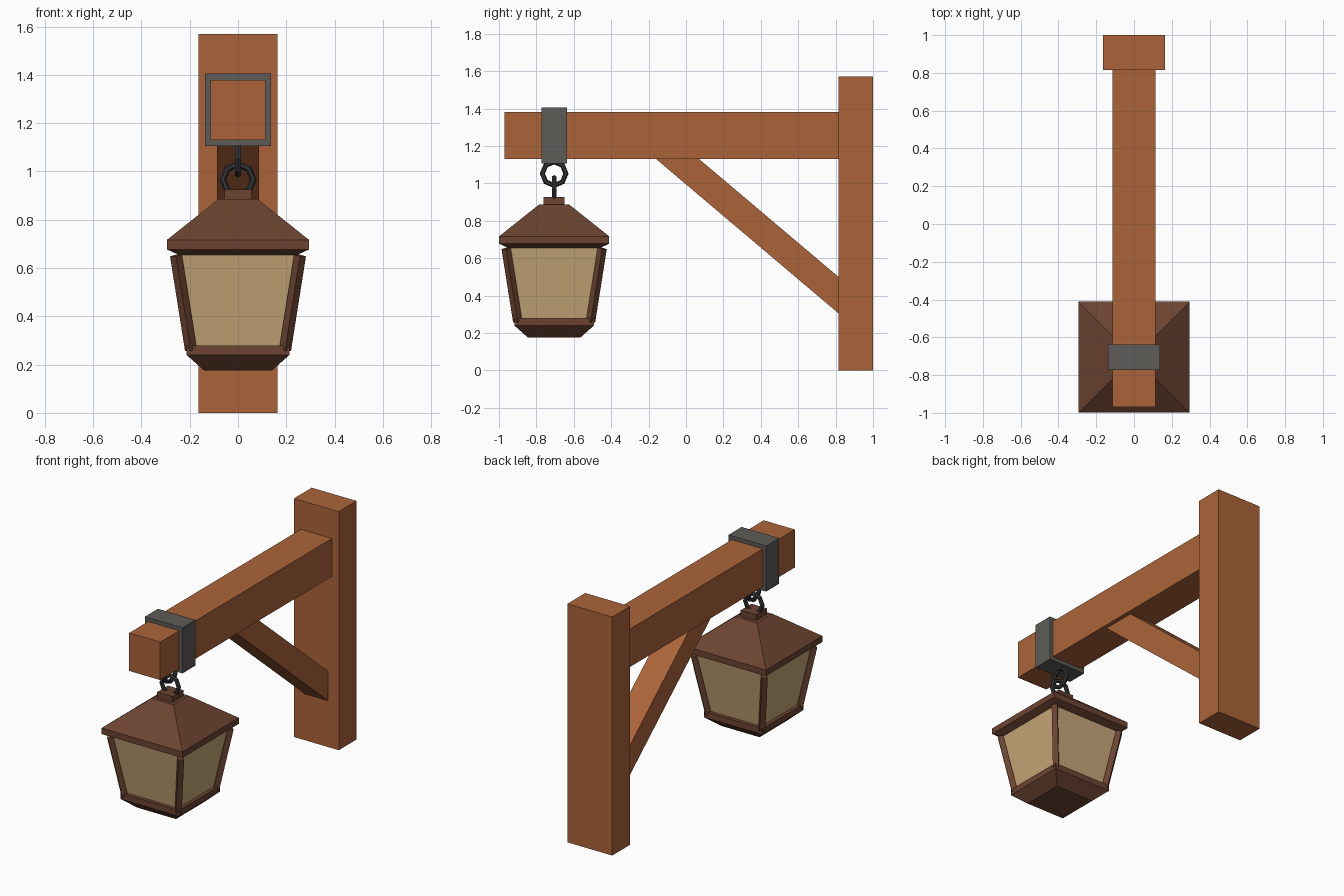
import bpy, bmesh, math
from mathutils import Vector, Matrix

if "Cube" in bpy.data.objects:
    bpy.data.objects.remove(bpy.data.objects["Cube"])


def material(name, r, g, b):
    m = bpy.data.materials.new(name)
    m.diffuse_color = (r, g, b, 1)
    m.use_nodes = True
    m.node_tree.nodes["Principled BSDF"].inputs["Base Color"].default_value = m.diffuse_color
    return m


WOOD = material("orange wood", 0.41, 0.127, 0.042)
BROWN = material("dark brown metal", 0.15, 0.057, 0.031)
GLASS = material("amber glass", 0.58, 0.39, 0.19)
IRON = material("grey iron", 0.112, 0.106, 0.096)
DARK = material("dark iron", 0.036, 0.036, 0.037)

LY = -0.705  # lantern centre in y


def finish(bm, name, mat):
    bmesh.ops.recalc_face_normals(bm, faces=bm.faces)
    me = bpy.data.meshes.new(name)
    bm.to_mesh(me)
    bm.free()
    me.materials.append(mat)
    ob = bpy.data.objects.new(name, me)
    bpy.context.collection.objects.link(ob)
    return ob


def box(name, lo, hi, mat):
    lo, hi = Vector(lo), Vector(hi)
    bm = bmesh.new()
    bmesh.ops.create_cube(bm, size=1)
    for v in bm.verts:
        v.co = (lo + hi) / 2 + v.co * (hi - lo)
    return finish(bm, name, mat)


def square_loft(name, rings, mat):
    """Stack of squares (half size, z) around the lantern axis."""
    bm = bmesh.new()
    loops = [[bm.verts.new((sx * h, LY + sy * h, z))
              for sx, sy in ((-1, -1), (1, -1), (1, 1), (-1, 1))] for h, z in rings]
    for a, b in zip(loops, loops[1:]):
        for i in range(4):
            j = (i + 1) % 4
            bm.faces.new((a[i], a[j], b[j], b[i]))
    bm.faces.new(loops[0])
    bm.faces.new(loops[-1])
    return finish(bm, name, mat)


def bar(name, start, end, width, mat):
    """Square bar between two points with faces turned along the diagonal."""
    start, end = Vector(start), Vector(end)
    axis = (end - start).normalized()
    side = Vector((-axis.y, axis.x, 0)).normalized()
    out = axis.cross(side)
    rot = Matrix((side, out, axis)).transposed()
    bm = bmesh.new()
    bmesh.ops.create_cube(bm, size=1)
    for v in bm.verts:
        local = Vector((v.co.x * width, v.co.y * width, v.co.z * (end - start).length))
        v.co = (start + end) / 2 + rot @ local
    return finish(bm, name, mat)


def link(name, z, rotation, major=0.063, minor=0.014):
    """Low-poly chain ring."""
    bpy.ops.mesh.primitive_torus_add(major_segments=8, minor_segments=6,
                                     major_radius=major, minor_radius=minor,
                                     location=(0, LY, z), rotation=rotation)
    ob = bpy.context.object
    ob.name = name
    ob.data.materials.append(DARK)


# Wooden bracket
box("post", (-0.163, 0.815, 0), (0.163, 1.0, 1.57), WOOD)
box("beam", (-0.113, -0.97, 1.13), (0.113, 0.815, 1.38), WOOD)

# Diagonal brace, extruded from its side profile
bm = bmesh.new()
profile = [(-0.16, 1.13), (0.07, 1.13), (0.815, 0.50), (0.815, 0.305)]
face = bm.faces.new([bm.verts.new((-0.086, y, z)) for y, z in profile])
new = bmesh.ops.extrude_face_region(bm, geom=[face])["geom"]
bmesh.ops.translate(bm, vec=(0.172, 0, 0),
                    verts=[g for g in new if isinstance(g, bmesh.types.BMVert)])
finish(bm, "brace", WOOD)

# Iron band and chain rings
box("band", (-0.137, LY - 0.068, 1.105), (0.137, LY + 0.068, 1.405), IRON)
link("upper_ring", 1.052, (0, math.pi / 2, 0))
link("lower_ring", 0.967, (math.pi / 2, 0, 0))

# Lantern
square_loft("lantern_roof", [(0.235, 0.65), (0.294, 0.677), (0.294, 0.717), (0.08, 0.887)], BROWN)
square_loft("roof_cap", [(0.056, 0.88), (0.056, 0.926)], BROWN)
square_loft("glass_panes", [(0.188, 0.27), (0.25, 0.655)], GLASS)
square_loft("lantern_base", [(0.14, 0.175), (0.213, 0.24), (0.213, 0.279)], BROWN)
for sx in (-1, 1):
    for sy in (-1, 1):
        bar("corner_bar", (sx * 0.195, LY + sy * 0.195, 0.26),
            (sx * 0.257, LY + sy * 0.257, 0.652), 0.035, BROWN)
